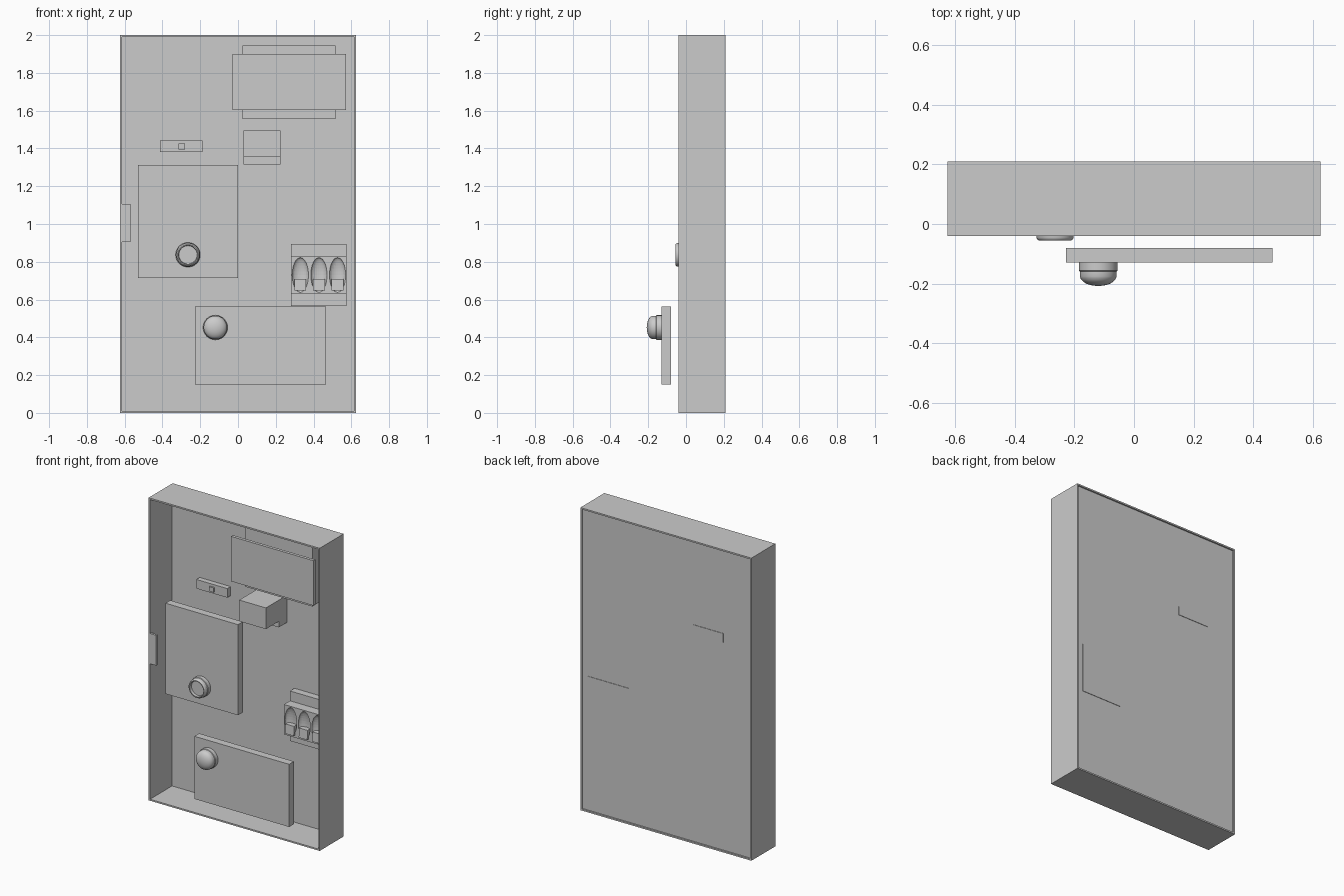
import bpy, bmesh, math

if "Cube" in bpy.data.objects:
    bpy.data.objects.remove(bpy.data.objects["Cube"])


def finish(name, bm, smooth=False):
    bmesh.ops.recalc_face_normals(bm, faces=bm.faces)
    me = bpy.data.meshes.new(name)
    bm.to_mesh(me)
    bm.free()
    ob = bpy.data.objects.new(name, me)
    bpy.context.collection.objects.link(ob)
    if smooth:
        bpy.ops.object.select_all(action='DESELECT')
        ob.select_set(True)
        bpy.context.view_layer.objects.active = ob
        bpy.ops.object.shade_smooth_by_angle(angle=math.radians(30))
    return ob


def box(name, x, y, z):
    bm = bmesh.new()
    bmesh.ops.create_cube(bm, size=1)
    for v in bm.verts:
        v.co = [(r[0] + r[1]) / 2 + c * (r[1] - r[0]) for r, c in zip((x, y, z), v.co)]
    return finish(name, bm)


def prism(name, pts, lo, hi, axis='x'):
    """Extrude a closed profile: (y, z) along x, or (x, z) along y."""
    bm = bmesh.new()
    vs = [bm.verts.new((lo, a, b) if axis == 'x' else (a, lo, b)) for a, b in pts]
    f = bm.faces.new(vs)
    ext = bmesh.ops.extrude_face_region(bm, geom=[f])['geom']
    d = (hi - lo, 0, 0) if axis == 'x' else (0, hi - lo, 0)
    bmesh.ops.translate(bm, vec=d, verts=[g for g in ext if isinstance(g, bmesh.types.BMVert)])
    return finish(name, bm)


def knob(name, cx, y0, cz, profile, n=48):
    """Lathe (radius, depth) around the -y axis."""
    bm = bmesh.new()
    vs = [bm.verts.new((r, -d, 0)) for r, d in profile]
    edges = [bm.edges.new(p) for p in zip(vs, vs[1:])]
    bmesh.ops.spin(bm, geom=vs + edges, cent=(0, 0, 0), axis=(0, 1, 0),
                   angle=2 * math.pi, steps=n)
    bmesh.ops.remove_doubles(bm, verts=bm.verts, dist=1e-5)
    bmesh.ops.translate(bm, vec=(cx, y0, cz), verts=bm.verts)
    return finish(name, bm, True)


# cabinet shell: four thin walls and a slightly recessed back panel
W, F, B, T = 0.625, -0.04, 0.21, 0.01
box("cabinet_top", (-W, W), (F, B), (2 - T, 2))
box("cabinet_bottom", (-W, W), (F, B), (0, T))
for side, s in (("left", -1), ("right", 1)):
    box("cabinet_wall_" + side, sorted((s * W, s * (W - T))), (F, B), (T, 2 - T))
box("back_panel", (-W + T, W - T), (0.19, 0.2), (T, 2 - T))

# latch plate on the left wall
box("latch_plate", (-W + T, -0.57), (F, F + 0.015), (0.905, 1.105))

# display unit: housing and front bezel
box("display_housing", (0.025, 0.515), (0.04, 0.195), (1.555, 1.945))
box("display_bezel", (-0.03, 0.572), (-0.03, -0.01), (1.603, 1.9))

# terminal block with undercut front
prism("terminal_block", [(-0.03, 1.355), (0.105, 1.355), (0.105, 1.315),
                         (0.195, 1.315), (0.195, 1.495), (-0.03, 1.495)], 0.03, 0.225)

# light bar with a small switch
box("light_bar", (-0.413, -0.187), (0.155, 0.203), (1.382, 1.442))
box("light_bar_switch", (-0.315, -0.28), (0.145, 0.157), (1.395, 1.425))

# circuit breaker with three scooped poles and toggles
breaker = prism("breaker_body", [(0.143, 0.565), (0.143, 0.632), (0.08, 0.632), (0.08, 0.83),
                                 (0.143, 0.83), (0.143, 0.895), (0.203, 0.895), (0.203, 0.565)],
                0.28, 0.575)
for i in range(3):
    cx = 0.33 + 0.0985 * i
    bm = bmesh.new()
    bmesh.ops.create_uvsphere(bm, u_segments=24, v_segments=16, radius=1)
    for v in bm.verts:
        v.co = (cx + v.co.x * 0.043, 0.08 + v.co.y * 0.025, 0.73 + v.co.z * 0.092)
    cutter = finish(f"scoop_cutter_{i + 1}", bm)
    cutter.hide_render = True
    cutter.hide_set(True)
    m = breaker.modifiers.new(f"scoop_{i + 1}", 'BOOLEAN')
    m.operation, m.solver, m.object = 'DIFFERENCE', 'EXACT', cutter
    prism(f"breaker_toggle_{i + 1}", [(0.11, 0.648), (0.066, 0.648), (0.07, 0.71), (0.11, 0.71)],
          cx - 0.031, cx + 0.031)
# bake the scoops so no cutters are left behind
dg = bpy.context.evaluated_depsgraph_get()
baked = bpy.data.meshes.new_from_object(breaker.evaluated_get(dg))
breaker.modifiers.clear()
breaker.data = baked
for ob in [o for o in bpy.data.objects if o.name.startswith("scoop_cutter")]:
    bpy.data.objects.remove(ob)

# two control panels
box("upper_control_panel", (-0.53, 0), (0, 0.05), (0.714, 1.313))
box("lower_control_panel", (-0.228, 0.465), (-0.13, -0.08), (0.15, 0.564))

# knobs: recessed ring above, domed button below
base = [(0, 0), (0.065, 0), (0.065, 0.026), (0.062, 0.029), (0.062, 0.046), (0.060, 0.051)]
knob("ring_knob", -0.265, 0, 0.837, base + [(0.055, 0.055), (0.05, 0.055), (0.048, 0.038), (0, 0.038)])
knob("dome_button", -0.12, -0.13, 0.452,
     base + [(0.057, 0.057), (0.05, 0.064), (0.04, 0.07), (0.028, 0.0745), (0.014, 0.077), (0, 0.078)])
